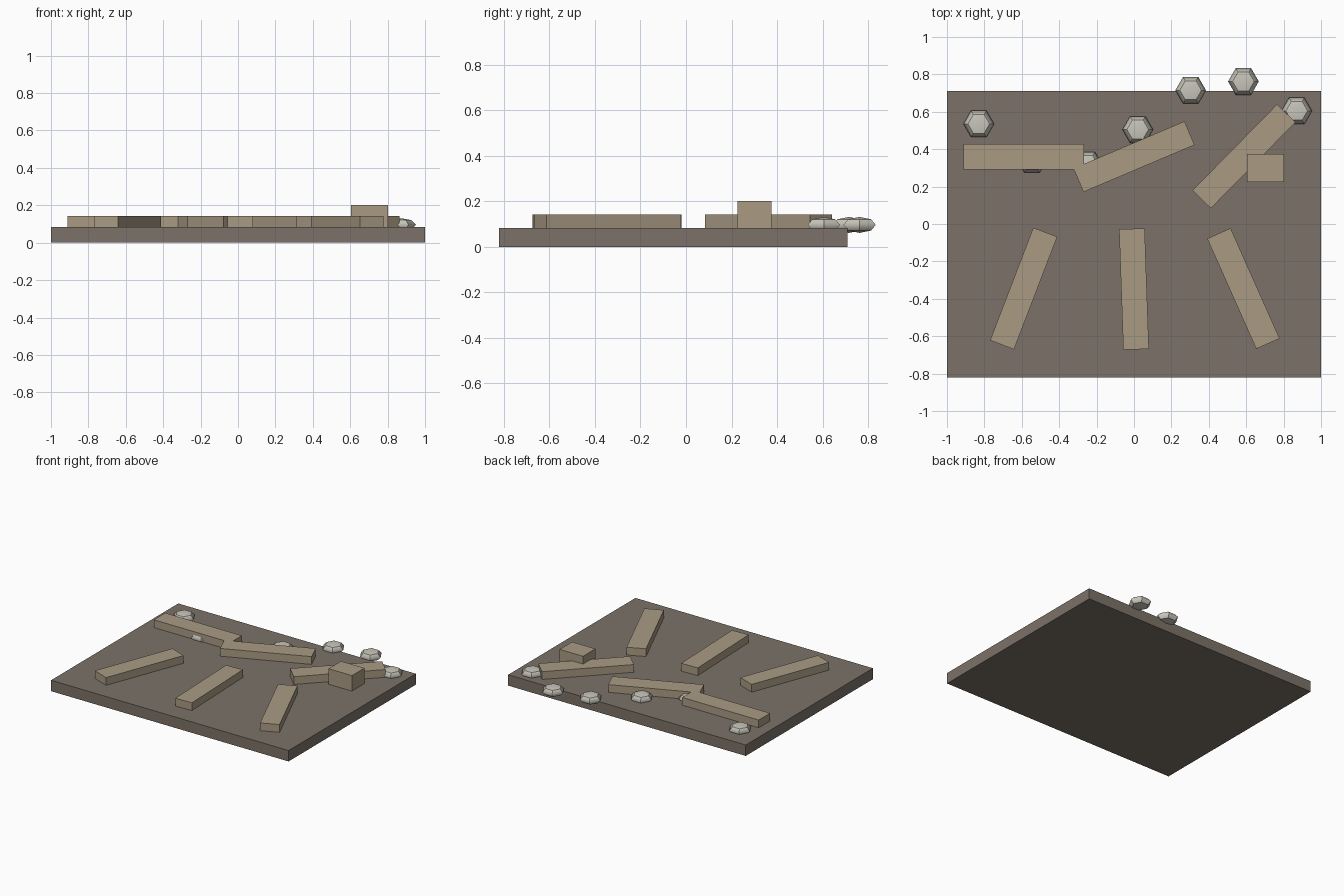
import bpy
from math import radians

cube = bpy.data.objects.get("Cube")
if cube:
    bpy.data.objects.remove(cube, do_unlink=True)


def material(name, colour):
    mat = bpy.data.materials.new(name)
    mat.use_nodes = True
    mat.diffuse_color = (*colour, 1)
    mat.node_tree.nodes["Principled BSDF"].inputs["Base Color"].default_value = (*colour, 1)
    return mat


earth = material("brown grey earth", (0.20, 0.17, 0.14))
sandstone = material("tan sandstone", (0.40, 0.33, 0.23))
pale_stone = material("pale stone", (0.58, 0.56, 0.49))

BASE_TOP = 0.083


def box(name, x, y, bottom, size, mat, angle=0):
    bpy.ops.mesh.primitive_cube_add(size=1, location=(x, y, bottom + size[2] / 2),
                                    rotation=(0, 0, radians(angle)))
    obj = bpy.context.object
    obj.name = name
    obj.scale = size
    obj.data.materials.append(mat)


def rock(name, x, y):
    # Flattened six-sided boulder
    bpy.ops.mesh.primitive_uv_sphere_add(segments=6, ring_count=4, radius=1,
                                         location=(x, y, 0.096))
    obj = bpy.context.object
    obj.name = name
    obj.rotation_euler.z = radians(30) if abs(obj.data.vertices[0].co.x) < 0.01 else 0
    obj.scale = (0.082, 0.082, 0.035)
    obj.data.materials.append(pale_stone)
    bpy.ops.object.shade_smooth_by_angle(angle=radians(40))


# Ground slab
box("ground_slab", 0, -0.055, 0, (2, 1.53, BASE_TOP), earth)

# Low walls: x, y, angle
walls = [(-0.59, 0.36, 0), (0, 0.36, 23), (0.588, 0.362, 45.5),
         (-0.59, -0.345, 69), (0, -0.348, -88), (0.585, -0.345, -66)]
for i, (x, y, angle) in enumerate(walls, 1):
    box(f"low_wall_{i}", x, y, BASE_TOP, (0.645, 0.137, 0.059), sandstone, angle)

# Square block beside the back wall
box("stone_block", 0.703, 0.3, BASE_TOP, (0.197, 0.15, 0.118), sandstone)

# Boulders scattered along the back
boulders = [(-0.83, 0.535), (-0.545, 0.346), (-0.25, 0.315), (0.02, 0.505),
            (0.303, 0.715), (0.585, 0.762), (0.87, 0.605)]
for i, (x, y) in enumerate(boulders, 1):
    rock(f"boulder_{i}", x, y)
